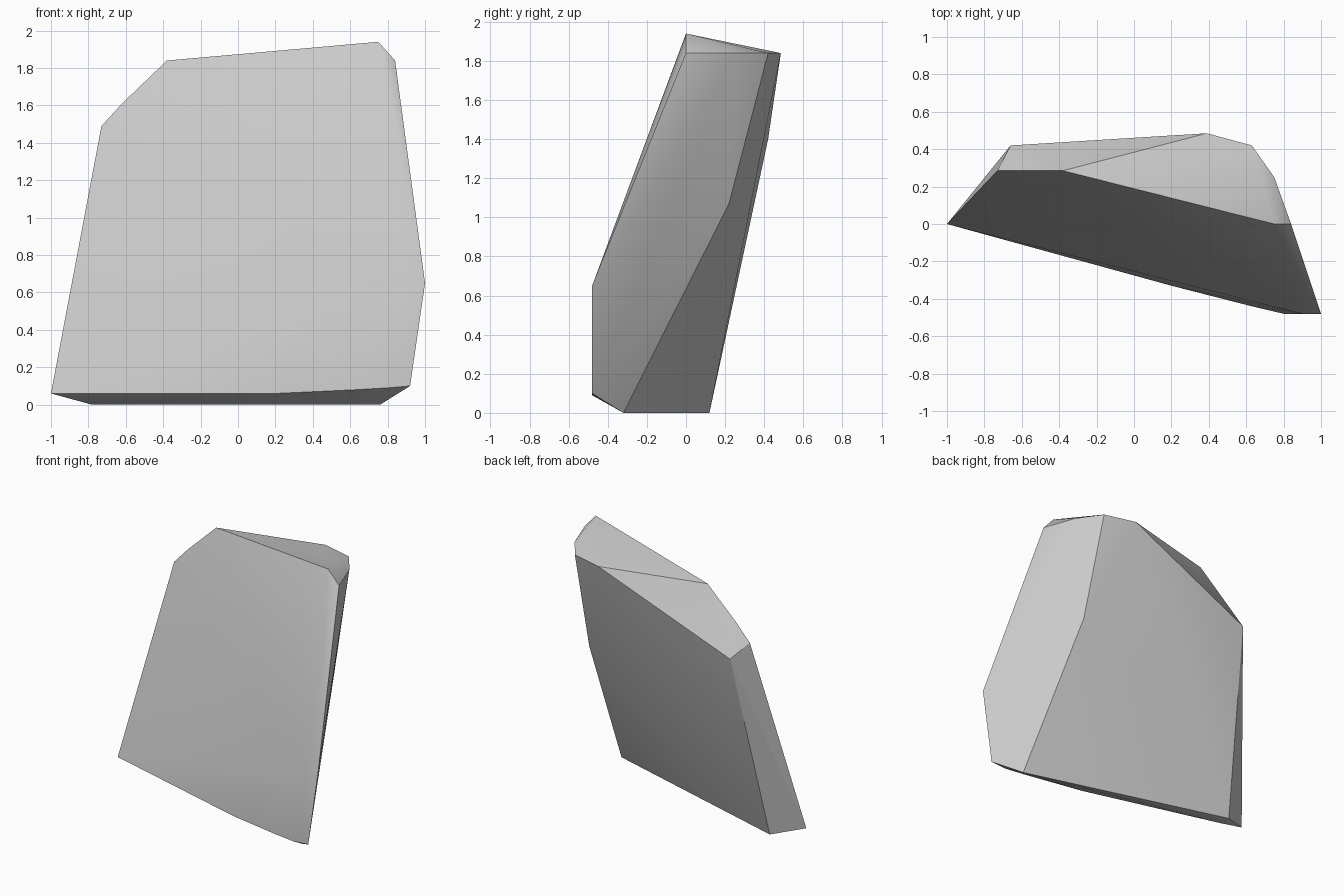
import bpy
import bmesh
from math import radians

default_cube = bpy.data.objects.get("Cube")
if default_cube:
    bpy.data.objects.remove(default_cube, do_unlink=True)


def make_material(name, colour):
    material = bpy.data.materials.new(name)
    material.use_nodes = True
    material.diffuse_color = colour
    material.node_tree.nodes["Principled BSDF"].inputs["Base Color"].default_value = colour
    return material


def convex_block(name, corners, material):
    """Wrap a set of corner points in a closed faceted skin."""
    bm = bmesh.new()
    for corner in corners:
        bm.verts.new(corner)
    hull = bmesh.ops.convex_hull(bm, input=bm.verts[:])
    loose = {v for v in hull["geom_interior"] + hull["geom_unused"]
             if isinstance(v, bmesh.types.BMVert)}
    bmesh.ops.delete(bm, geom=list(loose), context="VERTS")
    bmesh.ops.dissolve_limit(bm, angle_limit=radians(0.5),
                             verts=bm.verts[:], edges=bm.edges[:])
    bmesh.ops.recalc_face_normals(bm, faces=bm.faces[:])
    mesh = bpy.data.meshes.new(name)
    bm.to_mesh(mesh)
    bm.free()
    mesh.materials.append(material)
    block = bpy.data.objects.new(name, mesh)
    bpy.context.collection.objects.link(block)
    return block


# Corners of the leaning boulder, grouped by the part of the stone they shape
base = [(-.78, .12, 0), (-.78, .03, 0), (.76, -.32, 0)]
front_lip = [(-1, 0, .06), (.2, -.33, .06), (.63, -.44, .08),
             (.8, -.48, .09), (.92, -.48, .1)]
right_shoulder = [(.9, -.48, .65), (1, -.48, .65), (.65, .22, 1.07)]
left_shoulder = [(-.73, .285, 1.49), (-.62, .285, 1.61), (-.66, .42, 1.4)]
crown = [(-.38, .285, 1.84), (.75, 0, 1.94), (.84, 0, 1.84),
         (.75, .25, 1.84), (.63, .42, 1.84), (.39, .485, 1.84)]

stone_grey = make_material("stone grey", (.6, .6, .6, 1))
boulder = convex_block("boulder", base + front_lip + right_shoulder
                       + left_shoulder + crown, stone_grey)

# Soft shading across shallow folds, crisp breaks on the steep ones
bpy.ops.object.select_all(action="DESELECT")
boulder.select_set(True)
bpy.context.view_layer.objects.active = boulder
bpy.ops.object.shade_smooth_by_angle(angle=radians(30))
